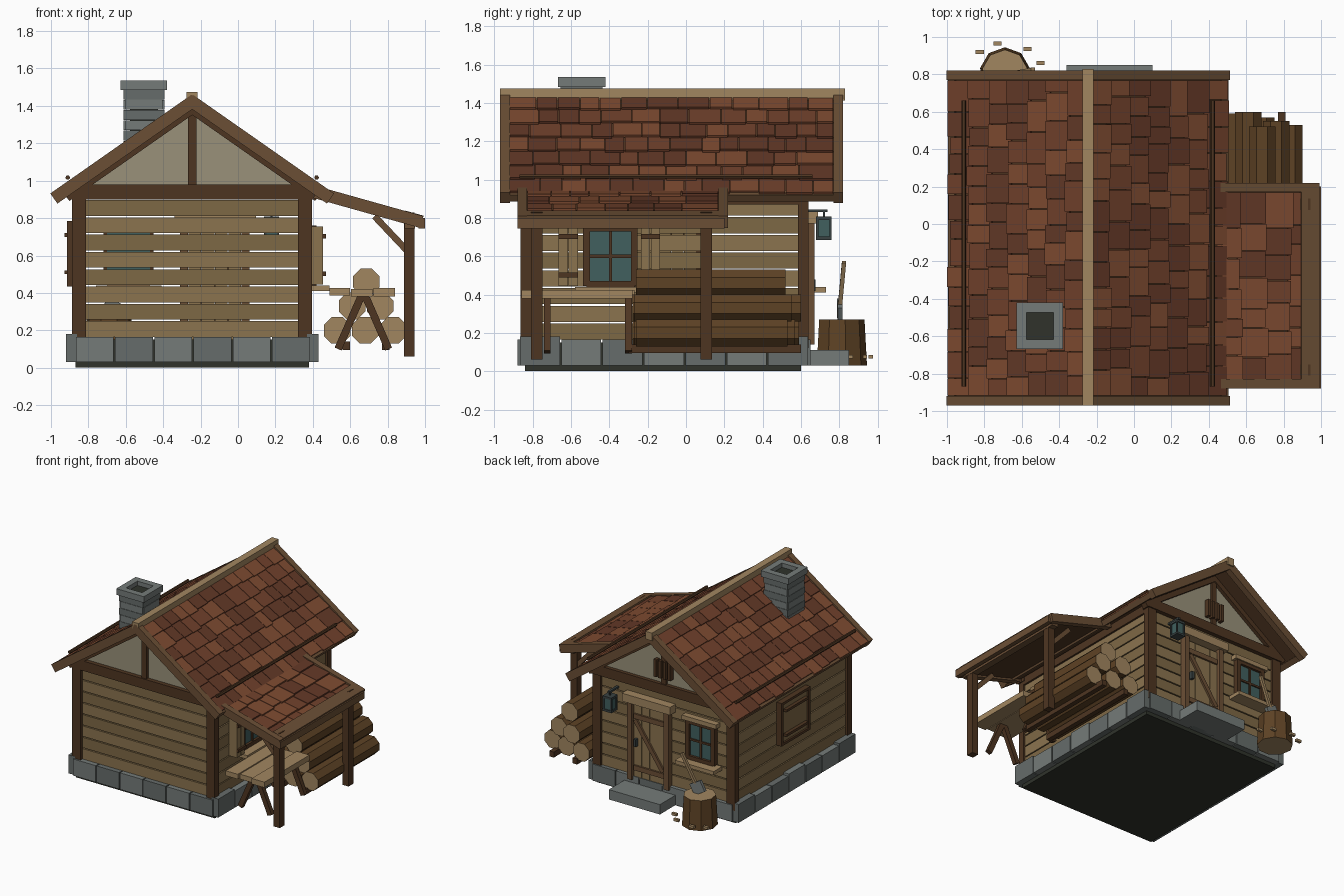
import bpy, bmesh, random
from math import sin, cos, pi, atan2, hypot
from mathutils import Vector, Matrix

if "Cube" in bpy.data.objects:
    bpy.data.objects.remove(bpy.data.objects["Cube"])

random.seed(4)
DARK, TRIM, PLANK, PLANK2 = '4f3826', '6b5038', '8a7350', '7d6847'
LIGHT, BARK, STONE, STONE2 = 'a08560', '5e4429', '747a78', '666c6a'
BLACK, GLASS, PLASTER, METAL = '33362f', '43605f', '989079', '3c4444'
TILES = ['7d4c34', '70432f', '633b2b']
mats = {}

def mat(h):
    if h not in mats:
        m = mats[h] = bpy.data.materials.new('paint_' + h)
        m.diffuse_color = [(int(h[i:i + 2], 16) / 255) ** 2.2 for i in (0, 2, 4)] + [1]
        m.use_nodes = True
        m.node_tree.nodes["Principled BSDF"].inputs["Base Color"].default_value = m.diffuse_color
    return mats[h]

def finish(name, bm, *cols):
    me = bpy.data.meshes.new(name)
    bmesh.ops.recalc_face_normals(bm, faces=bm.faces)
    bm.to_mesh(me)
    bm.free()
    for c in cols:
        me.materials.append(mat(c))
    ob = bpy.data.objects.new(name, me)
    bpy.context.collection.objects.link(ob)
    return ob

def boxes(name, col, *items):
    """items: (x0,x1,y0,y1,z0,z1) tuples or ready 4x4 matrices"""
    bm = bmesh.new()
    for it in items:
        if not isinstance(it, Matrix):
            x0, x1, y0, y1, z0, z1 = it
            it = Matrix.LocRotScale(((x0 + x1) / 2, (y0 + y1) / 2, (z0 + z1) / 2), None,
                                    (x1 - x0, y1 - y0, z1 - z0))
        bmesh.ops.create_cube(bm, size=1, matrix=it)
    return finish(name, bm, col)

def beam(p, q, w, h, side=(0, 1, 0)):
    """bar from p to q, w wide along side, h deep across it"""
    p, q, s = Vector(p), Vector(q), Vector(side)
    d = q - p
    x = d.normalized()
    z = x.cross(s).normalized()
    y = z.cross(x)
    m = Matrix((x * d.length, y * w, z * h)).transposed().to_4x4()
    m.translation = (p + q) / 2
    return m

def prism(name, col, p, q, r, n=8, cap=None, r2=None):
    p, q = Vector(p), Vector(q)
    rot = (q - p).to_track_quat('Z', 'Y').to_matrix().to_4x4()
    bm = bmesh.new()
    bmesh.ops.create_cone(bm, cap_ends=True, segments=n, radius1=r, radius2=r2 or r, depth=(q - p).length,
                          matrix=Matrix.Translation((p + q) / 2) @ rot @ Matrix.Rotation(pi / n, 4, 'Z'))
    for f in bm.faces:
        f.material_index = int(len(f.verts) == n and n > 4)
    return finish(name, bm, col, cap or col)

def profile(name, col, pts, y0, y1):
    bm = bmesh.new()
    f = bm.faces.new([bm.verts.new((x, y0, z)) for x, z in pts])
    r = bmesh.ops.extrude_face_region(bm, geom=[f])
    bmesh.ops.translate(bm, vec=(0, y1 - y0, 0), verts=[v for v in r['geom'] if isinstance(v, bmesh.types.BMVert)])
    return finish(name, bm, col)

# ---- foundation
boxes('floor_slab', BLACK, (-.87, .38, -.84, .60, 0, .15))
blocks = [[], []]
for i in range(6):
    x = -.87 + i * .21
    for y0, y1 in ((-.88, -.82), (.59, .65)):
        blocks[i % 2].append((x + .003, x + .205, y0, y1, .03, .165))
for i in range(7):
    y = -.87 + i * .216
    for x0, x1 in ((-.92, -.86), (.37, .43)):
        blocks[(i + 1) % 2].append((x0, x1, y + .003, y + .211, .03, .165 + .015 * (i % 3 == 0)))
boxes('foundation_blocks_a', STONE, *blocks[0])
boxes('foundation_blocks_b', STONE2, *blocks[1])
boxes('back_step', STONE, (-.36, .10, .63, .85, .03, .11))

# ---- plank walls, corner posts, wall plates
walls = [[], []]
for i in range(8):
    z0 = .165 + i * .0925
    z1 = z0 + .084
    walls[i % 2] += [(-.83, .345, -.84, -.81, z0, z1), (-.83, .345, .59, .62, z0, z1)]
    walls[(i + 1) % 2] += [(-.87, -.84, -.81, .59, z0, z1), (.35, .38, -.81, .59, z0, z1)]
boxes('wall_planks_a', PLANK, *walls[0])
boxes('wall_planks_b', PLANK2, *walls[1])
boxes('corner_posts', DARK, *[(x, x + .075, y, y + .055, .12, .92) for x in (-.887, .32) for y in (-.865, .585)])
boxes('wall_plates', DARK, (-.89, .40, -.87, -.80, .90, .98), (-.89, .40, .58, .65, .90, .98),
      (-.885, -.83, -.81, .59, .87, .94), (.34, .395, -.81, .59, .87, .94))
for n, y in (('front', -.835), ('back', .595)):
    profile(n + '_gable', PLASTER, [(-.84, .97), (.35, .97), (-.245, 1.388)], y, y + .025)
boxes('king_posts', DARK, (-.267, -.223, -.86, -.82, .97, 1.40), (-.267, -.223, .60, .64, .97, 1.40))
boxes('gable_vent', DARK, *[(x, x + .025, .61, .66, 1.03, 1.17) for x in (-.32, -.278, -.236, -.194)])

# ---- roofs: point on a slope at distance u from the top, lifted by h
def slope(x0, z0, x1, z1):
    L, s = hypot(x1 - x0, z1 - z0), (1 if x1 > x0 else -1)
    a = atan2(z0 - z1, abs(x1 - x0))
    at = lambda u, y, h: Vector((x0 + s * (u * cos(a) + h * sin(a)), y, z0 - u * sin(a) + h * cos(a)))
    return L, s, a, at

def roof(name, x0, z0, x1, z1, y0, y1, rows):
    L, s, a, at = slope(x0, z0, x1, z1)
    bar = lambda u0, u1, ya, yb, h0, h1: beam(at(u0, (ya + yb) / 2, (h0 + h1) / 2),
                                              at(u1, (ya + yb) / 2, (h0 + h1) / 2), yb - ya, h1 - h0)
    boxes(name + '_deck', DARK, bar(0, L - .01, y0 + .01, y1 - .01, -.045, -.018))
    boxes(name + '_barge_boards', TRIM, bar(0, L, y0, y0 + .05, -.06, .006), bar(0, L, y1 - .05, y1, -.06, .006))
    groups = [[], [], []]
    step = (L - .03) / rows
    for r in range(rows):
        y = y0 + .05
        while y < y1 - .051:
            w = random.uniform(.09, .17)
            w = y1 - .05 - y if y1 - .05 - y - w < .06 else w
            ln = step * 1.12 + random.uniform(-.008, .012)
            t = a - .09
            rot = Matrix.Rotation(t if s > 0 else pi - t, 4, 'Y')
            m = Matrix.Translation(at(r * step + ln / 2, y + w / 2, -.010)) @ rot
            groups[random.randrange(3)].append(m @ Matrix.Diagonal((ln, w - .004, .014, 1)))
            y += w
    for i, g in enumerate(groups):
        boxes(f'{name}_shingles_{i}', TILES[i], *g)
    return L, bar, at

for n, xe in (('left_roof', -1.0), ('right_roof', .51)):
    L, bar, at = roof(n, -.245, 1.455, xe, .927, -.97, .82, 7)
    boxes(n + '_eave_board', TRIM, bar(L - .045, L, -.92, .77, -.05, -.008))
    boxes(n + '_rafters', DARK, bar(0, L - .06, -.87, -.83, -.085, -.045), bar(0, L - .06, .60, .65, -.085, -.045))
    prism(n + '_snow_bar', DARK, at(L - .125, -.87, .022), at(L - .125, .66, .022), .013, 6)
boxes('ridge_cap', LIGHT, (-.275, -.217, -.97, .83, 1.412, 1.475))

# ---- side porch
L, bar, at = roof('porch_roof', .42, .965, .99, .805, -.88, .22, 4)
boxes('porch_eave_board', TRIM, bar(L - .10, L, -.83, .17, -.045, .008), (.965, 1.0, -.88, .20, .745, .80))
boxes('porch_beam', TRIM, (.89, .945, -.86, .18, .745, .795))
boxes('porch_posts', DARK, *[(.887, .943, y, y + .06, .06, .83) for y in (-.81, .075)])
boxes('porch_braces', TRIM, *[beam((.73, y, .81), (.90, y, .63), .04, .035) for y in (-.78, .105)])

# ---- chimney: staggered courses with a hollow cap
cx, cy = -.503, -.545
course = [[], []]
for i in range(8):
    z, r = 1.05 + i * .055, .108 if i % 2 else .100
    course[i % 2] += [(cx - r, cx + r, cy + s * .088 - .022, cy + s * .088 + .022, z, z + .053) for s in (-1, 1)]
    course[i % 2] += [(cx + s * .088 - .022, cx + s * .088 + .022, cy - r, cy + r, z, z + .052) for s in (-1, 1)]
boxes('chimney_courses_a', STONE, *course[0])
boxes('chimney_courses_b', STONE2, *course[1])
boxes('chimney_flue', BLACK, (cx - .075, cx + .075, cy - .075, cy + .075, 1.05, 1.50))
c, k = .124, .072
boxes('chimney_cap', STONE, (cx - c, cx + c, cy - c, cy - k, 1.485, 1.535), (cx - c, cx + c, cy + k, cy + c, 1.485, 1.535),
      (cx - c, cx - k, cy - k, cy + k, 1.485, 1.535), (cx + k, cx + c, cy - k, cy + k, 1.485, 1.535))

# ---- windows, modelled facing +y then placed
def window(name, centre, angle, w):
    obs = [boxes(name + '_glass', GLASS, (-w, w, 0, .02, -.14, .14)),
           boxes(name + '_frame', DARK, *[(s * w - .018, s * w + .018, 0, .04, -.155, .155) for s in (-1, 1)],
                 *[(-w, w, 0, .04, s * .145 - .016, s * .145 + .016) for s in (-1, 1)],
                 (-.008, .008, 0, .03, -.14, .14), (-w, w, 0, .03, -.008, .008)),
           boxes(name + '_sill', LIGHT, (-w - .06, w + .06, 0, .11, -.19, -.16))]
    for o in obs:
        o.matrix_world = Matrix.Translation(centre) @ Matrix.Rotation(angle, 4, 'Z')

window('side_window', (.38, -.395, .60), -pi / 2, .125)
window('back_window', (-.585, .62, .60), 0, .115)
boxes('back_window_head', LIGHT, (-.74, -.43, .62, .67, .755, .79))
boxes('side_shutters', PLANK, *[(.385, .455, y, y + .048, .445, .755) for y in (-.665, -.613, -.235, -.183)])
boxes('side_shutter_battens', DARK, *[(.45, .47, y, y + .10, z, z + .025) for y in (-.665, -.235) for z in (.49, .69)])
boxes('left_shutter', PLANK2, *[(-.90, -.865, y, y + .062, .45, .77) for y in (-.27, -.205, -.14, -.075, -.01)])
boxes('left_shutter_frame', DARK, (-.915, -.865, -.295, -.27, .435, .785), (-.915, -.865, .052, .077, .435, .785),
      (-.915, -.865, -.27, .052, .435, .455), (-.915, -.865, -.27, .052, .765, .785),
      (-.928, -.89, -.25, .03, .50, .52), (-.928, -.89, -.25, .03, .70, .72))

# ---- back door
boxes('door_planks', PLANK, *[(x, x + .068, .61, .645, .15, .75) for x in (-.265, -.194, -.123, -.052)])
boxes('door_frame', TRIM, (-.31, -.268, .61, .67, .14, .77), (.02, .062, .61, .67, .14, .77))
boxes('door_braces', TRIM, (-.26, .012, .64, .66, .22, .26), (-.26, .012, .64, .66, .64, .68),
      beam((0, .65, .63), (-.25, .65, .27), .02, .035))
boxes('door_lintel', LIGHT, (-.34, .095, .61, .69, .77, .835))
boxes('door_handle', METAL, (-.02, .0, .645, .675, .42, .48))

# ---- lantern
boxes('lantern_bracket', METAL, (.17, .19, .62, .74, .83, .845), (.175, .185, .715, .725, .80, .84))
boxes('lantern_glass', GLASS, (.148, .212, .688, .752, .70, .795))
boxes('lantern_frame', METAL, (.14, .22, .68, .76, .685, .702), (.14, .22, .68, .76, .79, .808),
      *[(x, x + .012, y, y + .012, .70, .79) for x in (.14, .208) for y in (.68, .748)])

# ---- log pile on skids
boxes('log_skids', DARK, (.56, .60, -.30, .60, .095, .14), (.77, .81, -.30, .60, .095, .14))
for i, (x, z, y) in enumerate([(.53, .20, .59), (.68, .20, .57), (.83, .20, .53),
                               (.61, .33, .60), (.76, .33, .55), (.685, .46, .52)]):
    prism(f'log_{i}', BARK, (x, -.28 + .01 * (i % 3), z), (x, y, z), .077, 8, LIGHT)

# ---- trestle bench
boxes('bench_top', LIGHT, (.49, .60, -.86, -.27, .385, .425), (.605, .72, -.84, -.30, .38, .42),
      (.725, .84, -.86, -.28, .38, .425))
boxes('bench_legs', DARK, *[beam((.67 + s * .01, y, .385), (.67 + s * .135, y, .10), .035, .04)
                            for y in (-.725, -.30) for s in (-1, 1)])

# ---- chopping block, axe and chips
prism('chopping_block', BARK, (-.69, .81, .03), (-.69, .81, .27), .135, 9, LIGHT, .122)
boxes('axe_handle', LIGHT, beam((-.67, .80, .30), (-.54, .825, .57), .022, .022))
boxes('axe_head', STONE, beam((-.715, .80, .34), (-.625, .805, .29), .025, .09))
boxes('wood_chips', LIGHT, *[(x - .022, x + .022, y - .011, y + .011, .065, .085)
                             for x, y in ((-.825, .92), (-.73, .965), (-.57, .935), (-.50, .86))])
